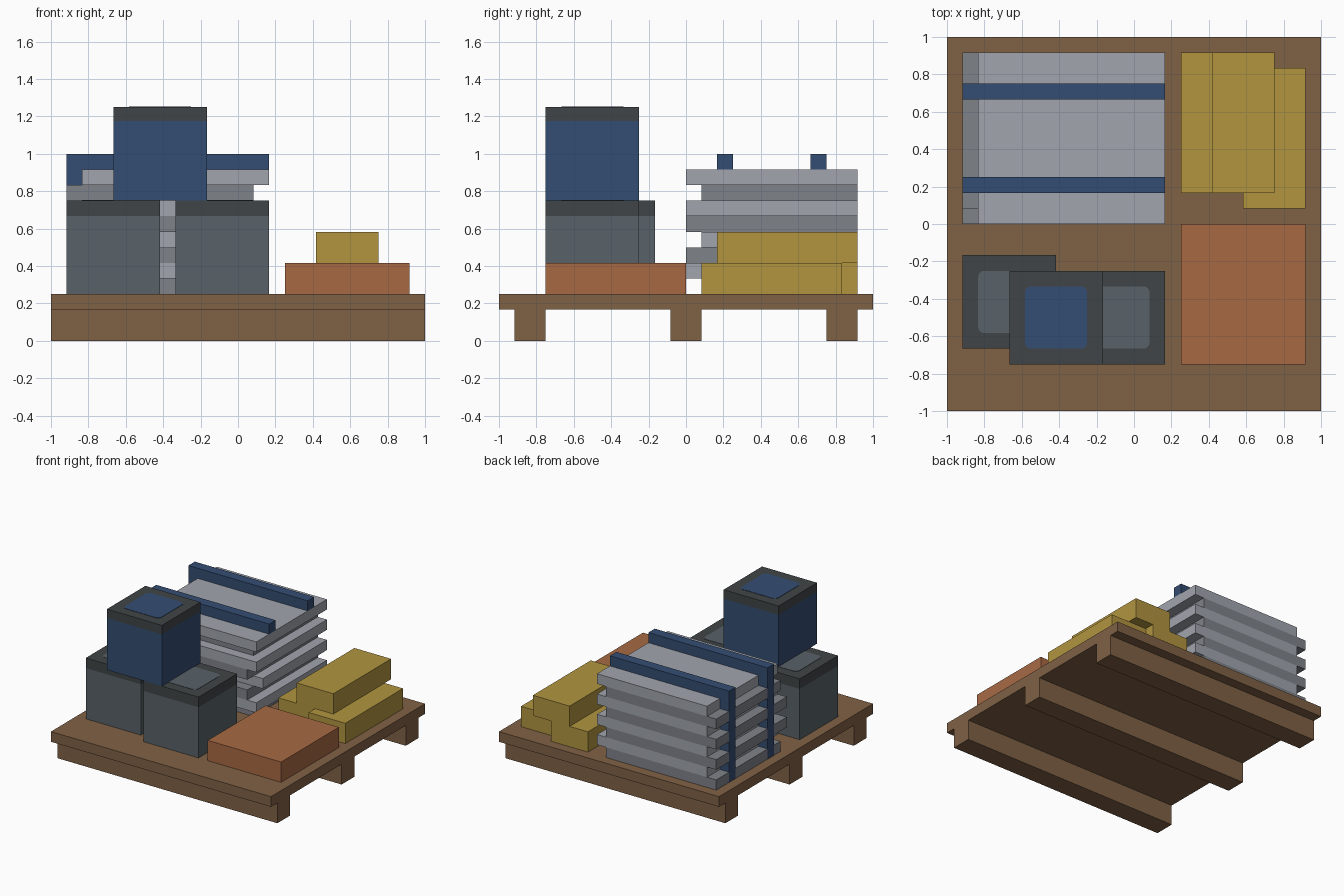
import bpy, bmesh

if "Cube" in bpy.data.objects:
    bpy.data.objects.remove(bpy.data.objects["Cube"], do_unlink=True)

U = 1 / 12  # block unit: the pallet is 24 units wide


def material(name, hex_code):
    """Flat material from an sRGB hex string."""
    srgb = [int(hex_code[i:i + 2], 16) / 255 for i in (0, 2, 4)]
    colour = [((c + 0.055) / 1.055) ** 2.4 for c in srgb] + [1]
    mat = bpy.data.materials.new(name)
    mat.use_nodes = True
    mat.diffuse_color = colour
    bsdf = next(n for n in mat.node_tree.nodes if n.type == 'BSDF_PRINCIPLED')
    bsdf.inputs["Base Color"].default_value = colour
    return mat


wood = material("brown wood", "806145")
terracotta = material("terracotta", "A86944")
mustard = material("mustard yellow", "B29540")
light_grey = material("light grey", "A1A5AE")
mid_grey = material("mid grey", "7F838A")
blue = material("navy blue", "344D72")
slate = material("slate grey", "596268")
charcoal = material("charcoal", "404547")


def box(name, x, y, z, mat, corner=0):
    """Box from (low, high) ranges in block units, with optional round upright edges."""
    bm = bmesh.new()
    bmesh.ops.create_cube(bm, size=1)
    for v in bm.verts:
        v.co = [((lo + hi) / 2 + c * (hi - lo)) * U for c, (lo, hi) in zip(v.co, (x, y, z))]
    if corner:
        upright = [e for e in bm.edges if abs(e.verts[0].co.z - e.verts[1].co.z) > 1e-5]
        bmesh.ops.bevel(bm, geom=upright, offset=corner * U, segments=4,
                        profile=0.5, affect='EDGES')
    mesh = bpy.data.meshes.new(name)
    bm.to_mesh(mesh)
    bm.free()
    mesh.materials.append(mat)
    obj = bpy.data.objects.new(name, mesh)
    bpy.context.collection.objects.link(obj)
    return obj


def canister(name, x, y, z, lid_z, mat):
    """Square canister: body, dark rim band and a rounded coloured panel on top."""
    w, top = 6, z + 6
    box(name + "_body", (x, x + w), (y, y + w), (z, lid_z), mat)
    box(name + "_lid", (x, x + w), (y, y + w), (lid_z, top), charcoal)
    box(name + "_lid_panel", (x + 1, x + w - 1), (y + 1, y + w - 1),
        (top - 0.02, top + 0.03), mat, corner=0.4)


# Pallet
box("pallet_deck", (-12, 12), (-12, 12), (2, 3), wood)
for label, y in (("front", -11), ("middle", -1), ("back", 9)):
    box(label + "_runner", (-12, 12), (y, y + 2), (0, 2), wood)

# Canisters
canister("rear_canister", -11, -8, 3, 8, slate)
canister("front_canister", -4, -9, 3, 8, slate)
canister("upper_canister", -8, -9, 9, 14.12, blue)

# Staggered stack of sheets
for i in range(8):
    x = -10 if i % 2 else -11
    front = 1 if i % 3 == 0 else 0
    box(f"sheet_{i + 1}", (x, x + 12), (front, 11), (3 + i, 4 + i),
        light_grey if i % 2 else mid_grey)

# Straps over the top and down one side of the stack
for label, y in (("front", 2), ("back", 8)):
    box(label + "_strap_top", (-11.01, 2), (y, y + 1), (11, 12), blue)
    box(label + "_strap_side", (-11.01, -10), (y, y + 1), (3, 11), blue)

# Cartons
box("flat_carton", (3, 11), (-9, 0), (3, 5), terracotta)
box("lower_inner_carton", (3, 7), (2, 11), (3, 5), mustard)
box("lower_outer_carton", (7, 11), (1, 10), (3, 5), mustard)
box("upper_carton", (5, 9), (2, 11), (5, 7), mustard)
